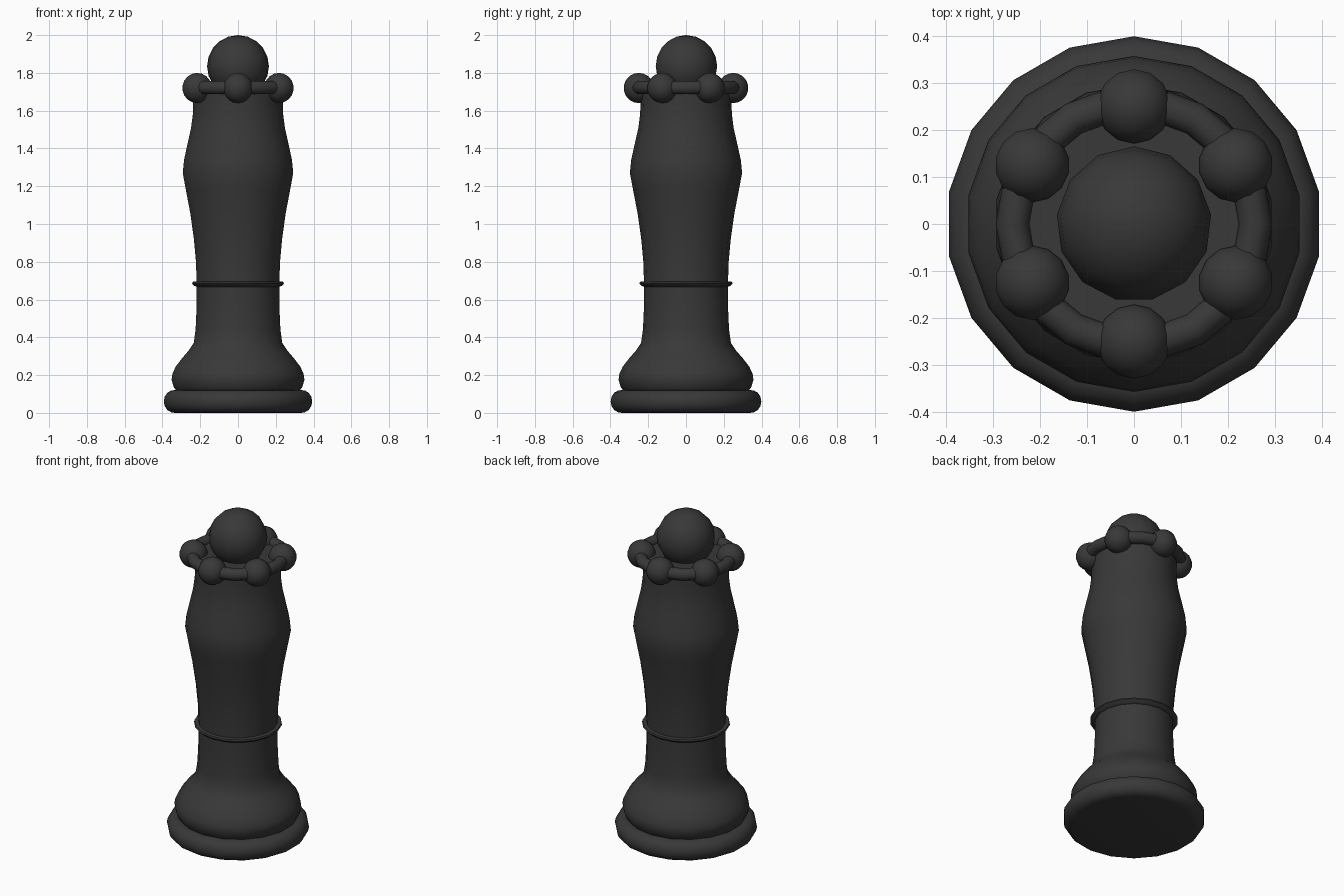
import bpy, math

if "Cube" in bpy.data.objects:
    bpy.data.objects.remove(bpy.data.objects["Cube"])

SIDES = 18

black = bpy.data.materials.new("charcoal black")
black.diffuse_color = (0.04, 0.04, 0.04, 1)
black.use_nodes = True
black.node_tree.nodes["Principled BSDF"].inputs["Base Color"].default_value = black.diffuse_color


def finish(obj, name, angle=50):
    """Name, colour and smooth the part."""
    obj.name = name
    obj.data.materials.clear()
    obj.data.materials.append(black)
    bpy.ops.object.select_all(action='DESELECT')
    obj.select_set(True)
    bpy.context.view_layer.objects.active = obj
    bpy.ops.object.shade_smooth_by_angle(angle=math.radians(angle))
    return obj


def lathe(name, profile, sides=SIDES):
    """Spin (radius, height) points around z and cap both ends."""
    verts, faces = [], []
    for r, z in profile:
        for i in range(sides):
            a = math.pi / 2 + 2 * math.pi * i / sides
            verts.append((r * math.cos(a), r * math.sin(a), z))
    for j in range(len(profile) - 1):
        for i in range(sides):
            k = (i + 1) % sides
            faces.append((j * sides + i, j * sides + k,
                          (j + 1) * sides + k, (j + 1) * sides + i))
    last = (len(profile) - 1) * sides
    faces.append(tuple(reversed(range(sides))))
    faces.append(tuple(range(last, last + sides)))
    mesh = bpy.data.meshes.new(name)
    mesh.from_pydata(verts, [], faces)
    obj = bpy.data.objects.new(name, mesh)
    bpy.context.collection.objects.link(obj)
    return finish(obj, name)


def ball(name, r, loc, segments, rings):
    bpy.ops.mesh.primitive_uv_sphere_add(segments=segments, ring_count=rings,
                                         radius=r, location=loc)
    return finish(bpy.context.object, name, 60)


# Rounded foot disc
foot = [(0.34, 0.0)]
for i in range(7):
    a = math.radians(-75 + 25 * i)
    foot.append((0.345 + 0.054 * math.cos(a), 0.061 + 0.06 * math.sin(a)))
foot.append((0.33, 0.121))
lathe("foot", foot)

# Flared base and turned body
lathe("body", [
    (0.325, 0.11), (0.345, 0.135), (0.357, 0.175), (0.353, 0.205),
    (0.335, 0.245), (0.30, 0.29), (0.265, 0.33), (0.238, 0.37),
    (0.228, 0.44), (0.223, 0.55), (0.222, 0.68), (0.226, 0.80),
    (0.237, 0.92), (0.257, 1.06), (0.282, 1.19), (0.297, 1.27),
    (0.290, 1.34), (0.270, 1.43), (0.252, 1.51), (0.243, 1.58),
    (0.240, 1.66), (0.242, 1.725)])

# Thin collar around the waist
lathe("collar", [(0.215, 0.665), (0.236, 0.673), (0.247, 0.685),
                 (0.244, 0.694), (0.215, 0.697)])

# Crown ring with six beads
bpy.ops.mesh.primitive_torus_add(major_radius=0.258, minor_radius=0.036,
                                 major_segments=SIDES, minor_segments=10,
                                 location=(0, 0, 1.722))
finish(bpy.context.object, "crown_ring", 60)
for i in range(6):
    a = math.radians(30 + 60 * i)
    ball("crown_bead", 0.08,
         (0.25 * math.cos(a), 0.25 * math.sin(a), 1.72), 14, 9)

# Top knob
ball("top_knob", 0.165, (0, 0, 1.835), 13, 10)
